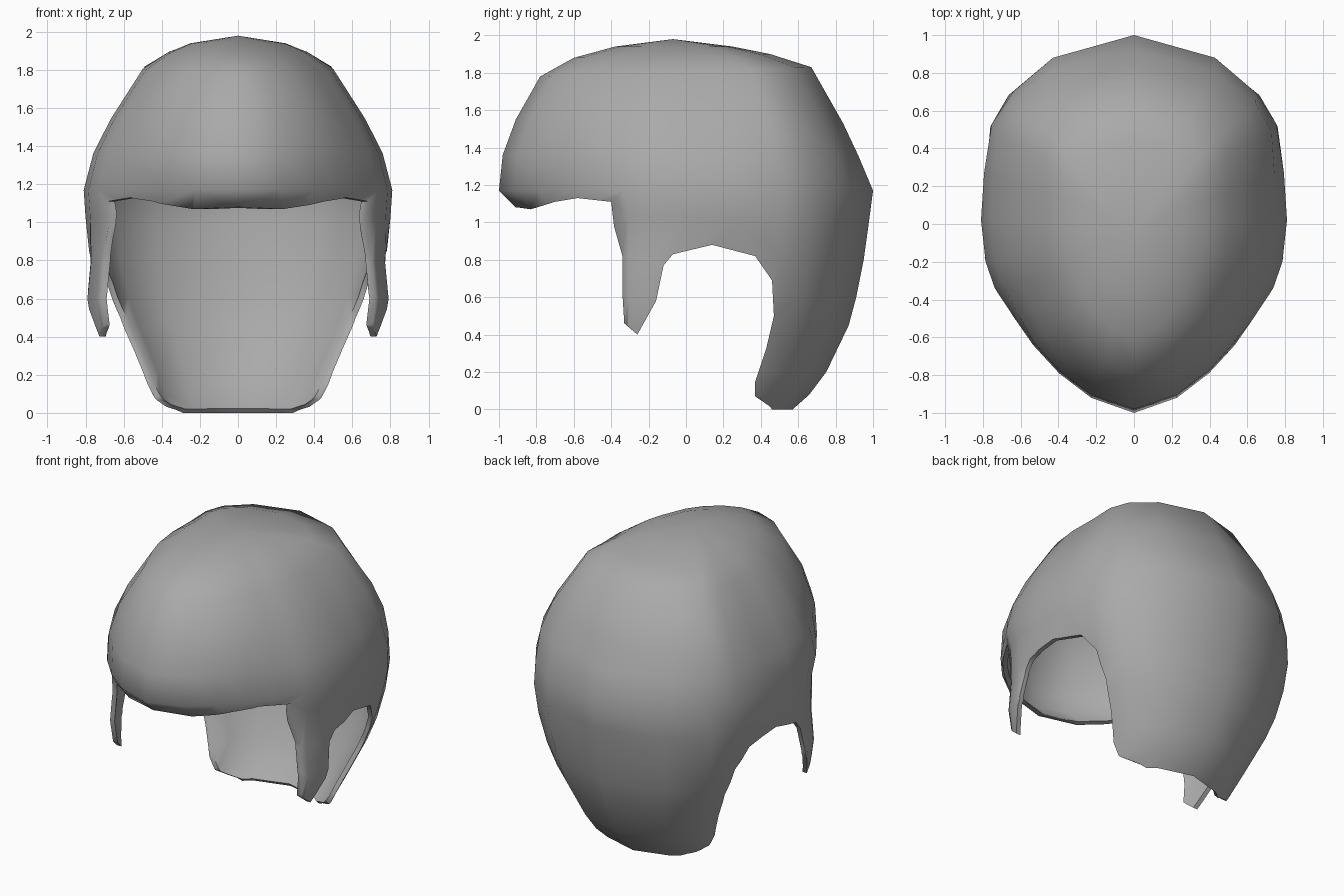
import bpy
import bmesh

cube = bpy.data.objects.get("Cube")
if cube:
    bpy.data.objects.remove(cube, do_unlink=True)

grey = bpy.data.materials.new("plain grey")
grey.use_nodes = True
colour = (0.4, 0.4, 0.4, 1)
grey.diffuse_color = colour
grey.node_tree.nodes["Principled BSDF"].inputs["Base Color"].default_value = colour

# Half plan outline, front to back: share of half-width, share of depth
PLAN = [(0, -1), (.28, -.92), (.49, -.79), (.66, -.64), (.78, -.5), (.91, -.34),
        (.97, -.2), (1, .02), (.98, .27), (.93, .53), (.79, .7), (.53, .88), (0, 1)]

# Rings: front height, front depth, back height, back depth,
# front half-width, back half-width, extra fullness on the diagonals
RINGS = [(1.94, .38, 1.94, .25, .25, .25, .12), (1.88, .6, 1.9, .45, .37, .37, .12),
         (1.78, .78, 1.83, .67, .5, .5, .12), (1.55, .91, 1.53, .84, .67, .67, .12),
         (1.36, .98, 1.36, .92, .76, .76, .07), (1.17, 1, 1.17, 1, .81, .81, 0),
         (1.07, .9, .98, .975, .8, .8, .05), (.8, .9, .8, .95, .795, .74, .1),
         (.6, .9, .6, .91, .815, .67, .13), (.45, .9, .45, .87, .79, .61, .13),
         (.2, .8, .2, .75, .75, .5, .12), (.08, .7, .08, .66, .7, .46, .1),
         (0, .6, 0, .57, .6, .42, .08)]

# Side outline of the lower rim: fringe, sideburn, ear arch, nape
RIM = [(-.9, 1.08), (-.83, 1.07), (-.7, 1.11), (-.58, 1.13), (-.4, 1.11), (-.385, .98),
       (-.34, .82), (-.34, .62), (-.33, .46), (-.26, .4), (-.16, .58), (-.12, .77),
       (-.07, .83), (.14, .88), (.37, .82), (.46, .69), (.47, .5), (.43, .33),
       (.37, .15), (.37, .07), (.45, .015), (.52, -.1)]


def make_object(name, bm):
    bmesh.ops.recalc_face_normals(bm, faces=bm.faces)
    mesh = bpy.data.meshes.new(name)
    bm.to_mesh(mesh)
    bm.free()
    mesh.materials.append(grey)
    obj = bpy.data.objects.new(name, mesh)
    bpy.context.collection.objects.link(obj)
    return obj


def clamp(t):
    return min(max(t, 0), 1)


def ring_points(z_front, front, z_back, back, wide_front, wide_back, full):
    half = []
    for u, v in PLAN:
        width = wide_front + (wide_back - wide_front) * clamp((v + .2) / .65)
        width *= 1 + full * clamp((abs(v) - .4) / .3)
        z = z_front + (z_back - z_front) * (v + 1) / 2
        half.append((u * width, v * (front if v < 0 else back), z))
    return half + [(-x, y, h) for x, y, h in half[-2:0:-1]]


# Hair shell: rings lofted down from the crown
bm = bmesh.new()
crown = bm.verts.new((0, -.07, 1.98))
rows = [[bm.verts.new(p) for p in ring_points(*r)] for r in RINGS]
n = len(rows[0])
for i in range(n):
    j = (i + 1) % n
    bm.faces.new((crown, rows[0][i], rows[0][j]))
    for a, b in zip(rows, rows[1:]):
        bm.faces.new((a[i], b[i], b[j], a[j]))
hair = make_object("hair_shell", bm)
# Make sure the shell faces outward before it is thickened
if hair.data.polygons[0].normal.z < 0:
    hair.data.flip_normals()

# Side-profile block that keeps only the hair above the rim
bm = bmesh.new()
outline = [(-1.3, 2.3), (-1.3, 1.08)] + RIM + [(1.3, -.1), (1.3, 2.3)]
face = bm.faces.new([bm.verts.new((-1.2, y, z)) for y, z in outline])
out = bmesh.ops.extrude_face_region(bm, geom=[face])
bmesh.ops.translate(bm, vec=(2.4, 0, 0),
                    verts=[v for v in out["geom"] if isinstance(v, bmesh.types.BMVert)])
cutter = make_object("rim_cutter", bm)
cutter.hide_render = True

# Thicken inward and trim
solid = hair.modifiers.new("thickness", 'SOLIDIFY')
solid.thickness = .03
solid.offset = -1
trim = hair.modifiers.new("trim", 'BOOLEAN')
trim.operation = 'INTERSECT'
trim.solver = 'EXACT'
trim.object = cutter

bpy.ops.object.select_all(action='DESELECT')
bpy.context.view_layer.objects.active = hair
hair.select_set(True)
bpy.ops.object.modifier_apply(modifier="thickness")
bpy.ops.object.modifier_apply(modifier="trim")
bpy.data.objects.remove(cutter, do_unlink=True)
bpy.ops.object.shade_smooth_by_angle(angle=1.2)
